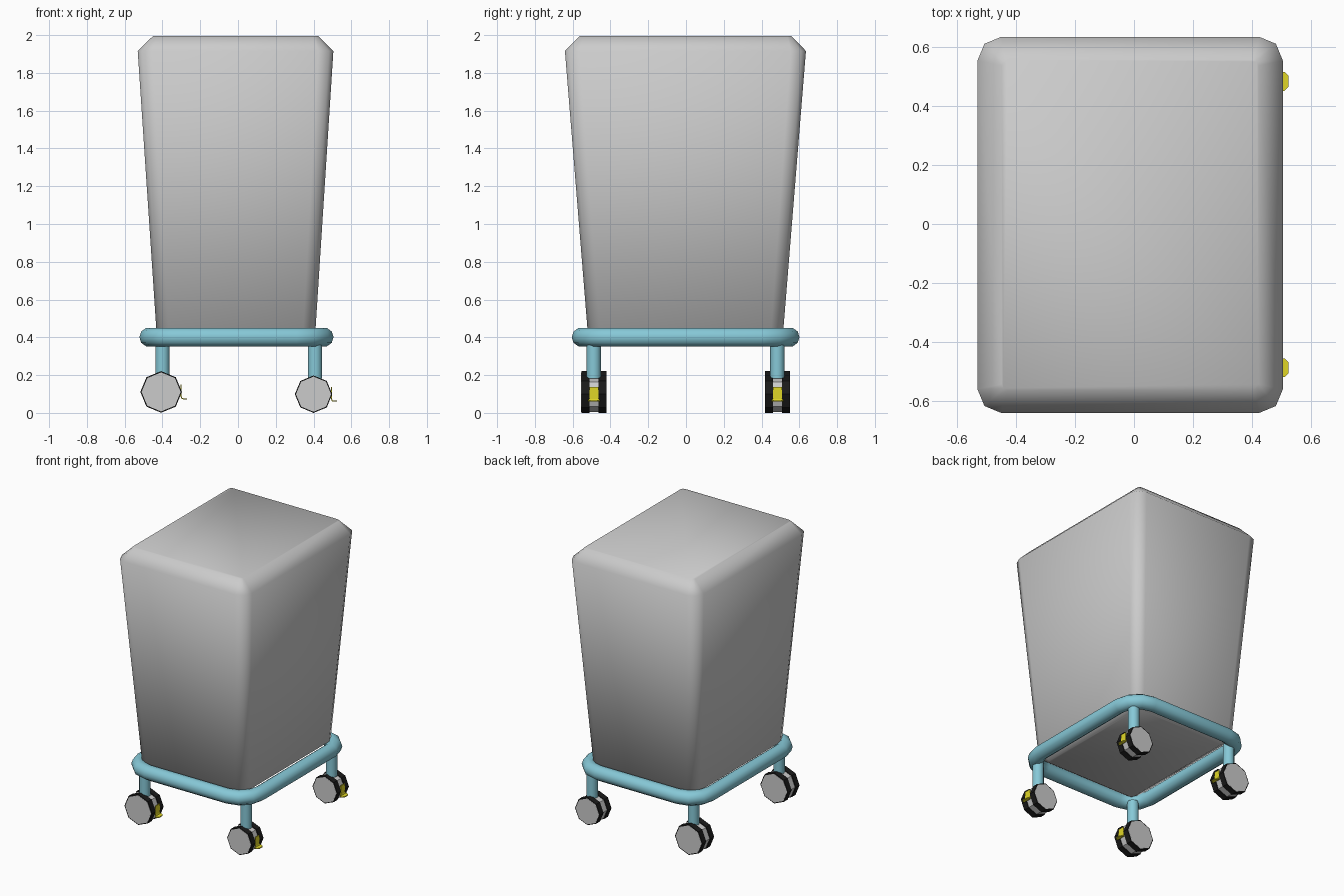
import bpy, bmesh, math
from mathutils import Matrix, Vector

if "Cube" in bpy.data.objects:
    bpy.data.objects.remove(bpy.data.objects["Cube"])


def material(name, rgb):
    m = bpy.data.materials.new(name)
    m.diffuse_color = (*rgb, 1)
    m.use_nodes = True
    m.node_tree.nodes["Principled BSDF"].inputs["Base Color"].default_value = m.diffuse_color
    return m


TEAL = material("teal", (0.24, 0.58, 0.68))
BLACK = material("black", (0.01, 0.01, 0.01))
YELLOW = material("yellow", (0.75, 0.68, 0.02))


def finish(bm, name, mat=None, smooth=None):
    bmesh.ops.recalc_face_normals(bm, faces=bm.faces)
    me = bpy.data.meshes.new(name)
    bm.to_mesh(me)
    bm.free()
    ob = bpy.data.objects.new(name, me)
    bpy.context.collection.objects.link(ob)
    if mat:
        me.materials.append(mat)
    if smooth is not None:
        for o in bpy.context.selected_objects:
            o.select_set(False)
        ob.select_set(True)
        bpy.context.view_layer.objects.active = ob
        if smooth >= 180:
            bpy.ops.object.shade_smooth()
        else:
            bpy.ops.object.shade_smooth_by_angle(angle=math.radians(smooth))
    return ob


def cylinder(name, centre, r, length, sides, axis="Z", mat=None, smooth=None):
    bm = bmesh.new()
    rot = Matrix.Rotation(math.pi / 2, 4, "X") if axis == "Y" else Matrix()
    bmesh.ops.create_cone(bm, cap_ends=True, segments=sides, radius1=r, radius2=r,
                          depth=length, matrix=Matrix.Translation(centre) @ rot)
    return finish(bm, name, mat, smooth)


def rounded_rect(cx, cy, hx, hy, r, segs):
    pts = []
    for k, (sx, sy) in enumerate([(1, 1), (-1, 1), (-1, -1), (1, -1)]):
        for i in range(segs + 1):
            a = math.pi / 2 * (k + i / segs)
            pts.append((cx + sx * (hx - r) + r * math.cos(a),
                        cy + sy * (hy - r) + r * math.sin(a)))
    return pts


# bag: tapered body lofted through rounded rectangles, chamfered top and bottom
bm = bmesh.new()
rings = []
for z, cx, hx, hy, r in [(0.40, -0.011, 0.36, 0.46, 0.02),
                         (0.44, -0.011, 0.421, 0.518, 0.065),
                         (1.92, -0.013, 0.518, 0.638, 0.08),
                         (2.00, -0.013, 0.436, 0.56, 0.02)]:
    rings.append([bm.verts.new((x, y, z))
                  for x, y in rounded_rect(cx, -0.003, hx, hy, r, 2)])
for a, b in zip(rings, rings[1:]):
    n = len(a)
    for i in range(n):
        bm.faces.new((a[i], a[(i + 1) % n], b[(i + 1) % n], b[i]))
bm.faces.new(rings[0])
bm.faces.new(rings[-1])
finish(bm, "bag", None, 180)

# tubular frame swept round a rounded rectangle
bm = bmesh.new()
path = rounded_rect(-0.008, -0.002, 0.463, 0.552, 0.15, 3)
n, S = len(path), 10
loops = []
for i, p in enumerate(path):
    d0 = (Vector(p) - Vector(path[i - 1])).normalized()
    d1 = (Vector(path[(i + 1) % n]) - Vector(p)).normalized()
    t = (d0 + d1).normalized()
    out = Vector((t.y, -t.x)) / t.dot(d1)
    loops.append([])
    for j in range(S):
        a = 2 * math.pi * j / S
        c, s = 0.051 * math.cos(a), 0.051 * math.sin(a)
        loops[-1].append(bm.verts.new((p[0] + out.x * c, p[1] + out.y * c, 0.405 + s)))
for i in range(n):
    a, b = loops[i], loops[(i + 1) % n]
    for j in range(S):
        bm.faces.new((a[j], a[(j + 1) % S], b[(j + 1) % S], b[j]))
finish(bm, "frame_ring", TEAL, 180)


# brake pedal: thin bent L strip with a tapered tip
def brake(name, x, y, z):
    bm = bmesh.new()
    w = 0.024
    rows = [(0, 0.075, w), (0, 0.012, w), (0.004, 0.002, 0.032),
            (0.016, 0, 0.032), (0.03, 0, 0.018)]
    prev = None
    for dx, dz, hw in rows:
        cur = [bm.verts.new((x + dx, y + s * hw, z + dz)) for s in (-1, 1)]
        if prev:
            bm.faces.new((prev[0], prev[1], cur[1], cur[0]))
        prev = cur
    ob = finish(bm, name, YELLOW)
    mod = ob.modifiers.new("thickness", "SOLIDIFY")
    mod.thickness = 0.006
    mod.offset = 0


# legs and castors at the four corners
for side, leg_x, wx, wz, r in [("left", -0.40, -0.407, 0.115, 0.11),
                               ("right", 0.408, 0.40, 0.103, 0.099)]:
    for end, y in (("front", -0.488), ("back", 0.484)):
        tag = f"{end}_{side}"
        cylinder(f"leg_{tag}", (leg_x, y, 0.285), 0.038, 0.2, 12, "Z", TEAL, 40)
        cylinder(f"hub_{tag}", (wx, y, wz), r * 0.94, 0.134, 8, "Y")
        for k, s in enumerate((-1, 1)):
            cylinder(f"tyre_{tag}_{k + 1}", (wx, y + s * 0.045, wz), r, 0.042, 8, "Y", BLACK)
        brake(f"brake_{tag}", wx + r - 0.004, y, wz - 0.037)

# rest the wheels on the ground
bpy.context.view_layer.update()
low = min((o.matrix_world @ v.co).z for o in bpy.data.objects if o.type == "MESH"
          for v in o.data.vertices)
for o in bpy.data.objects:
    o.location.z -= low
